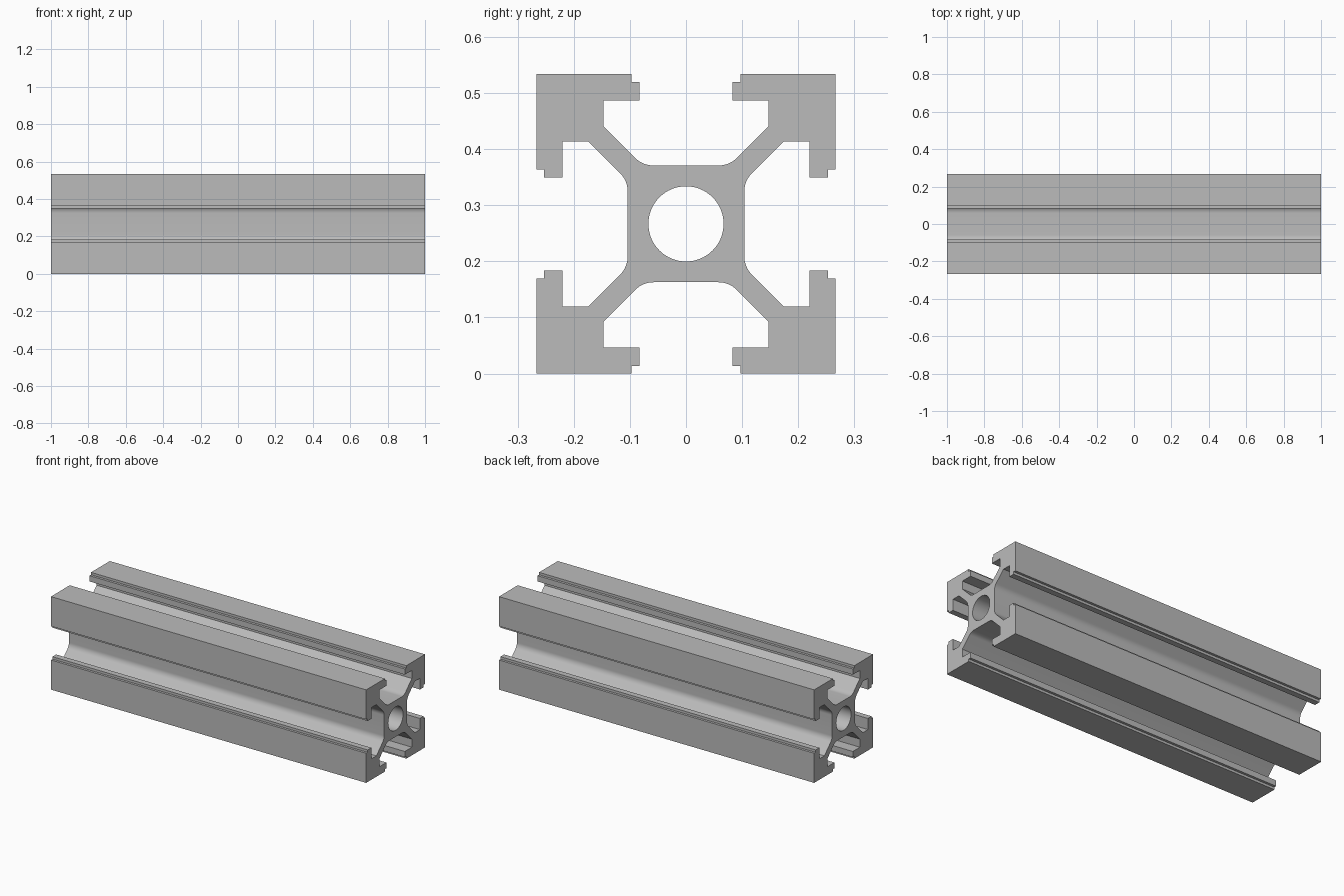
import bpy
import bmesh
import math
from mathutils import Vector

cube = bpy.data.objects.get("Cube")
if cube:
    bpy.data.objects.remove(cube, do_unlink=True)

LENGTH = 2.0
HALF = 0.2667          # half the square section
CORE = 0.104           # half the width of the middle block
BORE = 0.067           # radius of the centre hole
ARC_STEPS = 8

# Brushed aluminium
metal = bpy.data.materials.new("aluminium_grey")
grey = (0.5, 0.5, 0.5, 1.0)
metal.diffuse_color = grey
metal.use_nodes = True
metal.node_tree.nodes["Principled BSDF"].inputs["Base Color"].default_value = grey


def fillet(bend, setback):
    """Arc from the flat core face into the diagonal web."""
    radius = setback / math.tan(math.radians(22.5))
    start = bend[0] - setback
    points = []
    for i in range(ARC_STEPS + 1):
        a = math.radians(45) * i / ARC_STEPS
        points.append((start + radius * math.sin(a),
                       bend[1] + radius * (1 - math.cos(a))))
    return points


def section_outline():
    """One eighth of the section, mirrored on the diagonal, turned four times."""
    eighth = fillet((0.077, CORE), 0.019) + [
        (0.147, 0.174), (0.147, 0.22), (0.083, 0.22),     # slot pocket
        (0.083, 0.253), (0.097, 0.253), (0.097, HALF),    # stepped lip
    ]
    quarter = eighth + [(HALF, HALF)] + [(z, y) for y, z in reversed(eighth)]
    outline = []
    for turn in range(4):
        outline += quarter
        quarter = [(z, -y) for y, z in quarter]
    return outline


def add_loop(bm, points):
    verts = [bm.verts.new((-LENGTH / 2, y, z + HALF)) for y, z in points]
    return [bm.edges.new((v, verts[(i + 1) % len(verts)]))
            for i, v in enumerate(verts)]


# Slotted rail: outline and bore filled, then extruded along x
bm = bmesh.new()
sides = 64
circle = [(BORE * math.cos(math.tau * i / sides), BORE * math.sin(math.tau * i / sides))
          for i in range(sides)]
edges = add_loop(bm, section_outline()) + add_loop(bm, circle)
bmesh.ops.triangle_fill(bm, edges=edges, use_beauty=True, normal=Vector((-1, 0, 0)))
extruded = bmesh.ops.extrude_face_region(bm, geom=bm.faces[:], use_keep_orig=True)
new_verts = [g for g in extruded["geom"] if isinstance(g, bmesh.types.BMVert)]
bmesh.ops.translate(bm, verts=new_verts, vec=(LENGTH, 0, 0))
bmesh.ops.recalc_face_normals(bm, faces=bm.faces[:])

mesh = bpy.data.meshes.new("slotted_rail")
bm.to_mesh(mesh)
bm.free()
mesh.materials.append(metal)
rail = bpy.data.objects.new("slotted_rail", mesh)
bpy.context.collection.objects.link(rail)

# Round fillets and bore, crisp corners
bpy.ops.object.select_all(action="DESELECT")
rail.select_set(True)
bpy.context.view_layer.objects.active = rail
bpy.ops.object.shade_smooth_by_angle(angle=math.radians(30))
